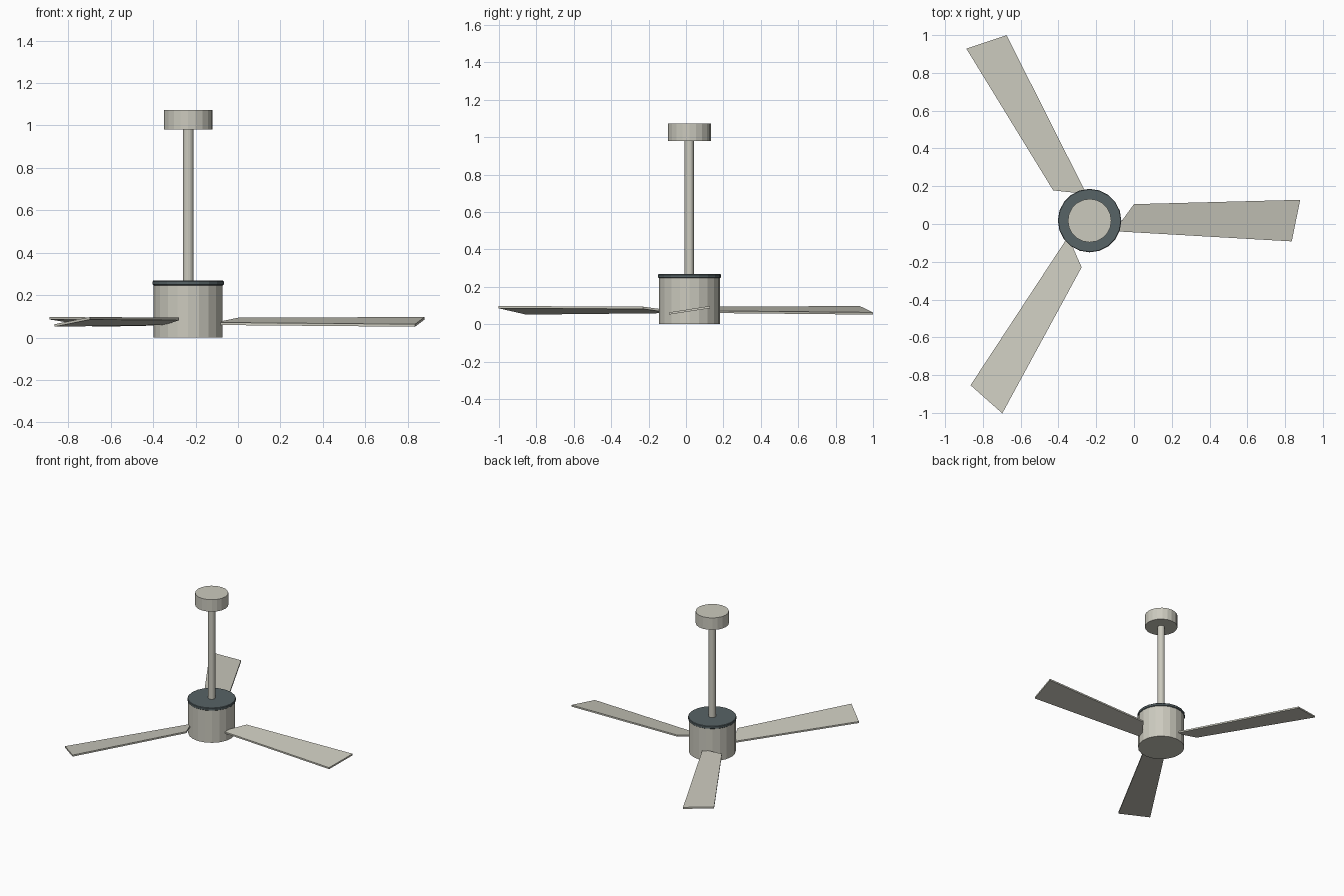
import bpy
import bmesh
import math
from mathutils import Matrix, Vector

if "Cube" in bpy.data.objects:
    bpy.data.objects.remove(bpy.data.objects["Cube"])

CX, CY = -0.235, 0.018      # fan axis
SIDES = 20


def material(name, rgb):
    m = bpy.data.materials.new(name)
    m.diffuse_color = (*rgb, 1.0)
    m.use_nodes = True
    m.node_tree.nodes["Principled BSDF"].inputs["Base Color"].default_value = m.diffuse_color
    return m


NICKEL = material("warm_grey", (0.60, 0.59, 0.515))
SLATE = material("dark_slate", (0.095, 0.125, 0.132))


def add_object(name, bm, mat):
    bmesh.ops.recalc_face_normals(bm, faces=bm.faces)
    mesh = bpy.data.meshes.new(name)
    bm.to_mesh(mesh)
    bm.free()
    mesh.materials.append(mat)
    ob = bpy.data.objects.new(name, mesh)
    ob.location = (CX, CY, 0)
    bpy.context.collection.objects.link(ob)
    return ob


def turned(name, profile, mat, sides=SIDES):
    """Faceted solid from a (radius, z) profile, capped at both ends."""
    bm = bmesh.new()
    rings = []
    for r, z in profile:
        rings.append([bm.verts.new((r * math.cos(math.tau * i / sides),
                                    r * math.sin(math.tau * i / sides), z))
                      for i in range(sides)])
    for a, b in zip(rings, rings[1:]):
        for i in range(sides):
            j = (i + 1) % sides
            bm.faces.new((a[i], a[j], b[j], b[i]))
    bm.faces.new(rings[0])
    bm.faces.new(rings[-1])
    return add_object(name, bm, mat)


# Central stack: motor housing, dark cover, hanging rod, ceiling canopy
turned("motor_housing", [(0.163, 0.0), (0.163, 0.249)], NICKEL)
turned("housing_cover", [(0.163, 0.246), (0.168, 0.25), (0.168, 0.264), (0.165, 0.268)], SLATE)
turned("hanging_rod", [(0.025, 0.26), (0.025, 0.985)], NICKEL)
turned("ceiling_canopy", [(0.115, 0.98), (0.115, 1.072)], NICKEL)

# Pitched blades: one outline, turned three times around the axis
OUTLINE = [(0.145, -0.057), (1.07, -0.11), (1.115, 0.11), (0.235, 0.087), (0.158, -0.018), (0.145, -0.025)]
THICK, PITCH, MID_Z = 0.012, 0.155, 0.074
for k in range(3):
    bm = bmesh.new()
    top = [bm.verts.new((x, y, MID_Z + PITCH * y + THICK / 2)) for x, y in OUTLINE]
    face = bm.faces.new(top)
    low = bmesh.ops.extrude_face_region(bm, geom=[face], use_keep_orig=True)["geom"]
    bmesh.ops.translate(bm, vec=Vector((0, 0, -THICK)),
                        verts=[v for v in low if isinstance(v, bmesh.types.BMVert)])
    bm.transform(Matrix.Rotation(math.tau * k / 3, 4, "Z"))
    add_object(f"blade_{k + 1}", bm, NICKEL)
